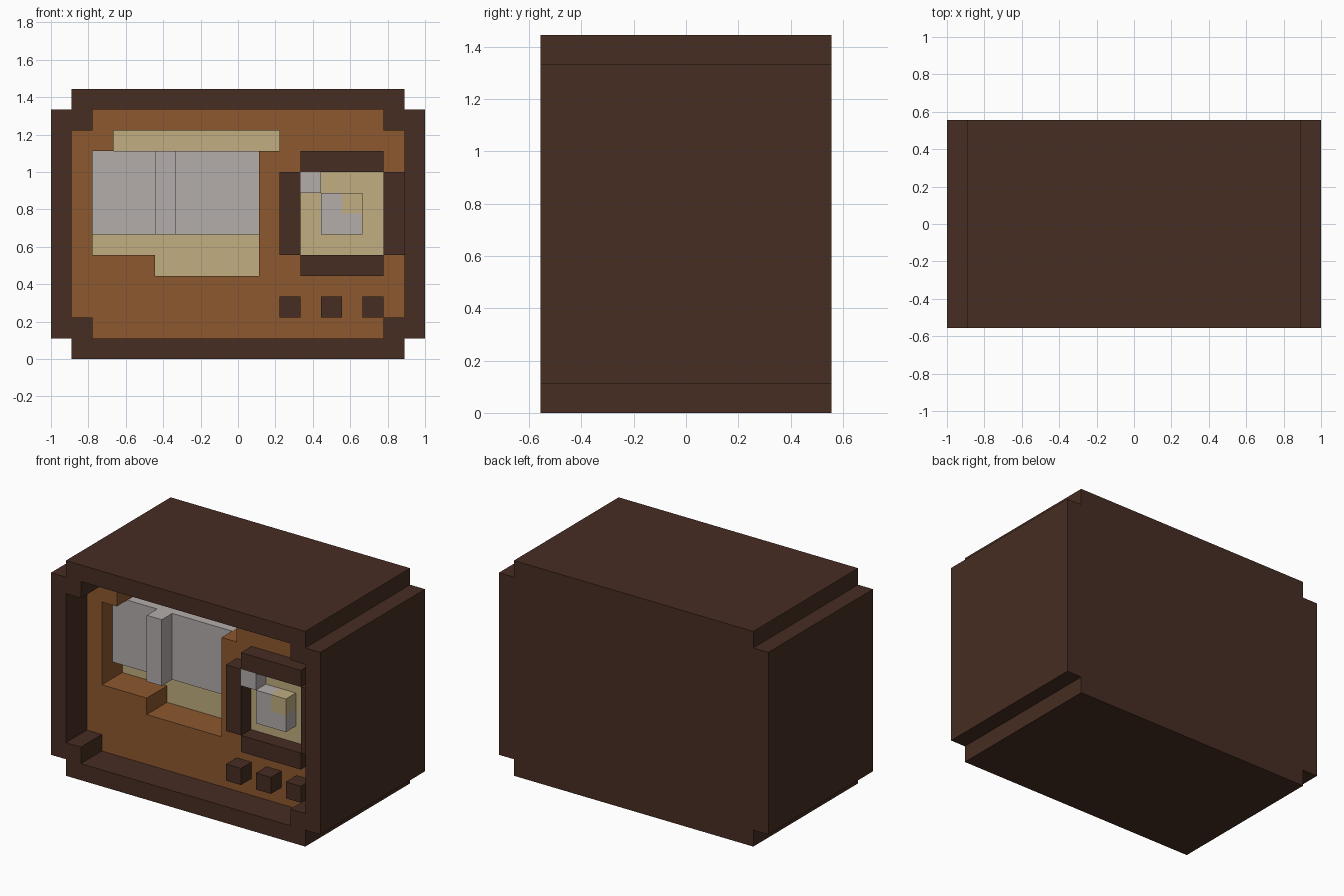
import bpy, bmesh

U = 1 / 9  # one block of the design grid

cube = bpy.data.objects.get("Cube")
if cube:
    bpy.data.objects.remove(cube, do_unlink=True)


def material(name, rgb):
    lin = [((c / 255 + 0.055) / 1.055) ** 2.4 for c in rgb] + [1.0]
    m = bpy.data.materials.new(name)
    m.use_nodes = True
    m.diffuse_color = lin
    m.node_tree.nodes["Principled BSDF"].inputs["Base Color"].default_value = lin
    return m


DARK = material("dark wood", (71, 45, 35))
BROWN = material("warm brown", (140, 88, 47))
TAN = material("pale tan", (193, 174, 128))
GREY = material("light grey", (180, 172, 171))


def prism(name, outline, y0, y1, mat):
    """Extrude an (x, z) outline from y0 to y1, all in grid blocks."""
    bm = bmesh.new()
    face = bm.faces.new([bm.verts.new((x * U, y0 * U, z * U)) for x, z in outline])
    ext = bmesh.ops.extrude_face_region(bm, geom=[face])
    verts = [g for g in ext["geom"] if isinstance(g, bmesh.types.BMVert)]
    bmesh.ops.translate(bm, verts=verts, vec=(0, (y1 - y0) * U, 0))
    bmesh.ops.recalc_face_normals(bm, faces=bm.faces)
    me = bpy.data.meshes.new(name)
    bm.to_mesh(me)
    bm.free()
    me.materials.append(mat)
    ob = bpy.data.objects.new(name, me)
    bpy.context.collection.objects.link(ob)
    return ob


def block(name, x0, x1, z0, z1, y0, y1, mat):
    return prism(name, [(x0, z0), (x1, z0), (x1, z1), (x0, z1)], y0, y1, mat)


def notched(hw, z0, z1):
    """Rectangle outline with a one-block notch in every corner."""
    return [(-hw + 1, z0), (hw - 1, z0), (hw - 1, z0 + 1), (hw, z0 + 1),
            (hw, z1 - 1), (hw - 1, z1 - 1), (hw - 1, z1), (-hw + 1, z1),
            (-hw + 1, z1 - 1), (-hw, z1 - 1), (-hw, z0 + 1), (-hw + 1, z0 + 1)]


def cut(ob, outline, y0, y1, mat):
    cutter = prism("cutter", outline, y0, y1, mat)
    cutter.hide_render = True
    mod = ob.modifiers.new("cut", 'BOOLEAN')
    mod.operation = 'DIFFERENCE'
    mod.solver = 'EXACT'
    mod.object = cutter
    bpy.context.view_layer.objects.active = ob
    bpy.ops.object.modifier_apply(modifier=mod.name)
    bpy.data.objects.remove(cutter, do_unlink=True)


# Casing, hollowed from the front
casing = prism("casing", notched(9, 0, 13), -5, 5, DARK)
cut(casing, notched(8, 1, 12), -6, -1, DARK)

# Front panel with the stepped screen window
window = [(-7, 5), (-4, 5), (-4, 4), (1, 4), (1, 10), (2, 10),
          (2, 11), (-6, 11), (-6, 10), (-7, 10)]
panel = prism("front_panel", notched(8, 1, 12), -3, -1, BROWN)
cut(panel, window, -4, 0, BROWN)

# Screen recess
prism("screen_backing", window, -1.05, -1, TAN)
block("screen_glass", -7, 1, 6, 10, -2, -1.05, GREY)
block("screen_bar", -4, -3, 6, 10, -3, -2, GREY)

# Dial bezel
block("bezel_top", 3, 7, 9, 10, -4, -3, DARK)
block("bezel_bottom", 3, 7, 4, 5, -4, -3, DARK)
block("bezel_right", 2, 3, 5, 9, -4, -3, DARK)
block("bezel_left", 7, 8, 5, 9, -4, -3, DARK)

# Dial face and knob
block("dial_face", 3, 7, 5, 9, -3.05, -3, TAN)
block("dial_marker", 3, 4, 8, 9, -4, -3.05, GREY)
prism("dial_knob", [(4, 6), (6, 6), (6, 7), (5, 7), (5, 8), (4, 8)], -4, -3.05, GREY)
block("knob_corner", 5, 6, 7, 8, -4, -3.05, TAN)

# Row of buttons
for i in range(3):
    x = 2 + 2 * i
    block(f"button_{i + 1}", x, x + 1, 2, 3, -4, -3, DARK)
